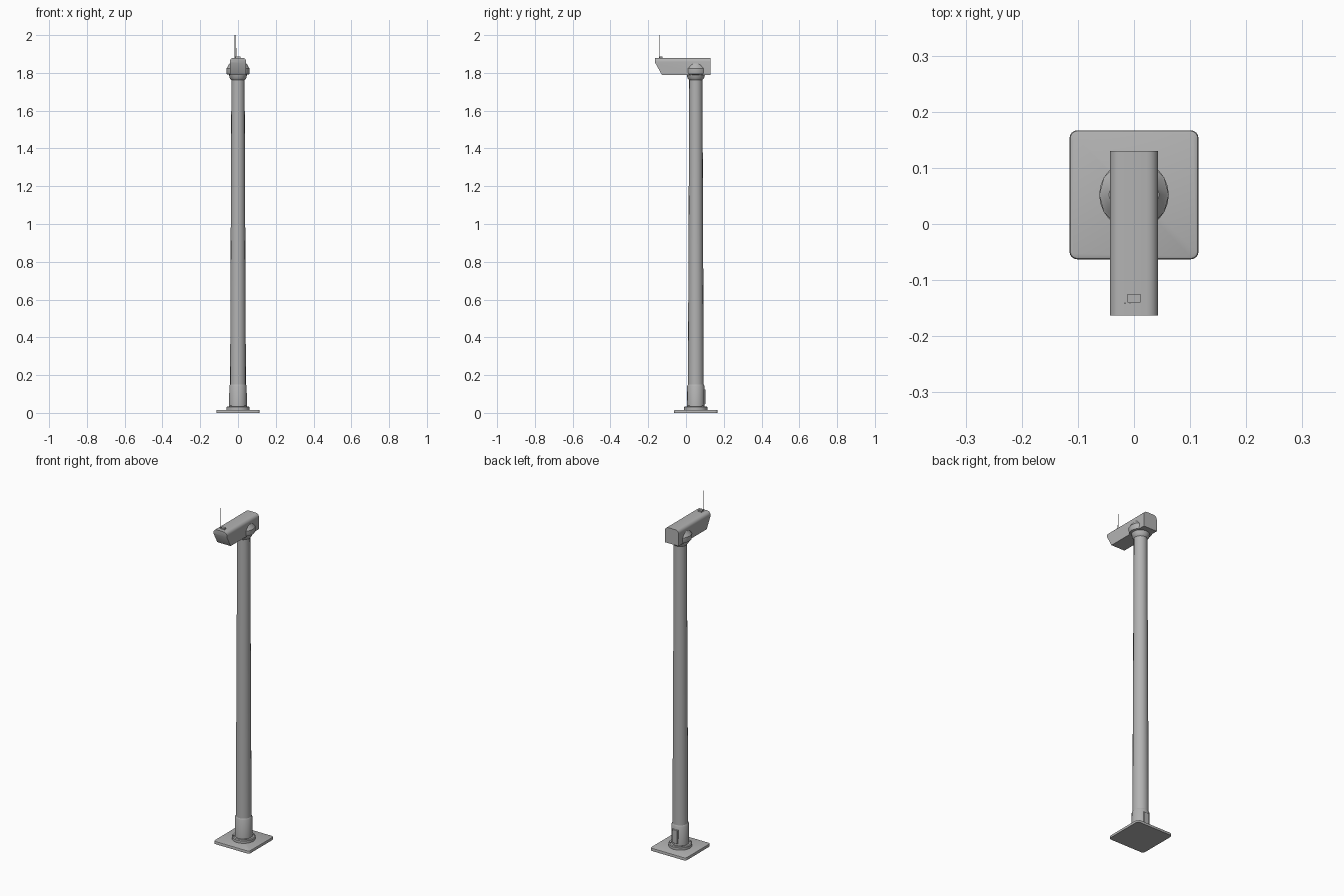
import bpy, bmesh, math
from mathutils import Matrix, Vector

cube = bpy.data.objects.get("Cube")
if cube:
    bpy.data.objects.remove(cube, do_unlink=True)

POLE_Y = 0.052

grey = bpy.data.materials.new("painted_grey")
grey.use_nodes = True
grey.diffuse_color = (0.45, 0.45, 0.45, 1)
grey.node_tree.nodes["Principled BSDF"].inputs["Base Color"].default_value = (0.45, 0.45, 0.45, 1)


def finish(name, bm, angle=35):
    """Turn a bmesh into a shaded, coloured object."""
    bmesh.ops.recalc_face_normals(bm, faces=bm.faces)
    mesh = bpy.data.meshes.new(name)
    bm.to_mesh(mesh)
    bm.free()
    mesh.materials.append(grey)
    obj = bpy.data.objects.new(name, mesh)
    bpy.context.collection.objects.link(obj)
    bpy.ops.object.select_all(action='DESELECT')
    obj.select_set(True)
    bpy.context.view_layer.objects.active = obj
    bpy.ops.object.shade_smooth_by_angle(angle=math.radians(angle))
    return obj


def lathe(name, profile, sides=16, centre=(0, POLE_Y)):
    """Stack rings of (radius, height) into a closed turned solid."""
    bm = bmesh.new()
    rings = []
    for r, z in profile:
        rings.append([bm.verts.new((centre[0] + r * math.cos(2 * math.pi * i / sides),
                                    centre[1] + r * math.sin(2 * math.pi * i / sides), z))
                      for i in range(sides)])
    for low, high in zip(rings, rings[1:]):
        for i in range(sides):
            j = (i + 1) % sides
            bm.faces.new((low[i], low[j], high[j], high[i]))
    bm.faces.new(rings[0])
    bm.faces.new(rings[-1])
    return finish(name, bm)


def box(name, low, high):
    bm = bmesh.new()
    low, high = Vector(low), Vector(high)
    size = high - low
    bmesh.ops.create_cube(bm, size=1, matrix=Matrix.Translation((low + high) / 2)
                          @ Matrix.Diagonal((*size, 1)))
    return bm


# Base plate: rounded corners and a softened upper rim
bm = box("base_plate", (-0.115, POLE_Y - 0.115, 0), (0.115, POLE_Y + 0.115, 0.016))
corners = [e for e in bm.edges if abs(e.verts[0].co.z - e.verts[1].co.z) > 0.01]
bmesh.ops.bevel(bm, geom=corners, offset=0.014, segments=4, profile=0.5, affect='EDGES')
rim = [e for e in bm.edges if all(v.co.z > 0.015 for v in e.verts)]
bmesh.ops.bevel(bm, geom=rim, offset=0.005, segments=2, profile=0.5, affect='EDGES')
finish("base_plate", bm)

# Foot flange with anchor bolts
lathe("foot_flange", [(0.062, 0.015), (0.062, 0.03), (0.058, 0.034), (0.045, 0.034)], 24)
for i in range(4):
    a = math.pi / 4 + i * math.pi / 2
    lathe("anchor_bolt", [(0.005, 0.033), (0.005, 0.038)], 6,
          (0.054 * math.cos(a), POLE_Y + 0.054 * math.sin(a)))

# Sleeve and tapered pole
lathe("pole_sleeve", [(0.047, 0.03), (0.046, 0.142), (0.042, 0.15)])
lathe("pole", [(0.042, 0.14), (0.035, 1.77)])

# Access hatch at the back of the sleeve
bm = box("access_hatch", (-0.017, POLE_Y + 0.03, 0.045), (0.017, POLE_Y + 0.05, 0.125))
sides = [e for e in bm.edges if all(v.co.y > POLE_Y + 0.04 for v in e.verts)]
bmesh.ops.bevel(bm, geom=sides, offset=0.002, segments=1, affect='EDGES')
finish("access_hatch", bm)

# Swivel collar under the housing
lathe("swivel_collar", [(0.035, 1.762), (0.044, 1.772), (0.048, 1.79), (0.059, 1.793),
                        (0.062, 1.805), (0.062, 1.824), (0.058, 1.828), (0.045, 1.85)], 12)

# Camera housing: side profile extruded across, top edges rounded
side_profile = [(-0.163, 1.88), (-0.163, 1.853), (-0.128, 1.79), (0.13, 1.79), (0.13, 1.88)]
bm = bmesh.new()
face = bm.faces.new([bm.verts.new((-0.043, y, z)) for y, z in side_profile])
moved = bmesh.ops.extrude_face_region(bm, geom=[face])["geom"]
bmesh.ops.translate(bm, vec=(0.086, 0, 0),
                    verts=[g for g in moved if isinstance(g, bmesh.types.BMVert)])
bmesh.ops.recalc_face_normals(bm, faces=bm.faces)
top_edges = [e for e in bm.edges if all(v.co.z > 1.87 for v in e.verts)
             and abs(e.verts[0].co.y - e.verts[1].co.y) > 0.1]
bmesh.ops.bevel(bm, geom=top_edges, offset=0.02, segments=5, profile=0.5, affect='EDGES')
finish("camera_housing", bm)

# Aerial mount with a long and a short wire
finish("aerial_mount", box("aerial_mount", (-0.012, -0.14, 1.875), (0.012, -0.125, 1.888)))
lathe("long_aerial", [(0.0015, 1.875), (0.0015, 2.0)], 6, (-0.016, -0.141))
lathe("short_aerial", [(0.0012, 1.875), (0.0012, 1.932)], 6, (-0.007, -0.141))
